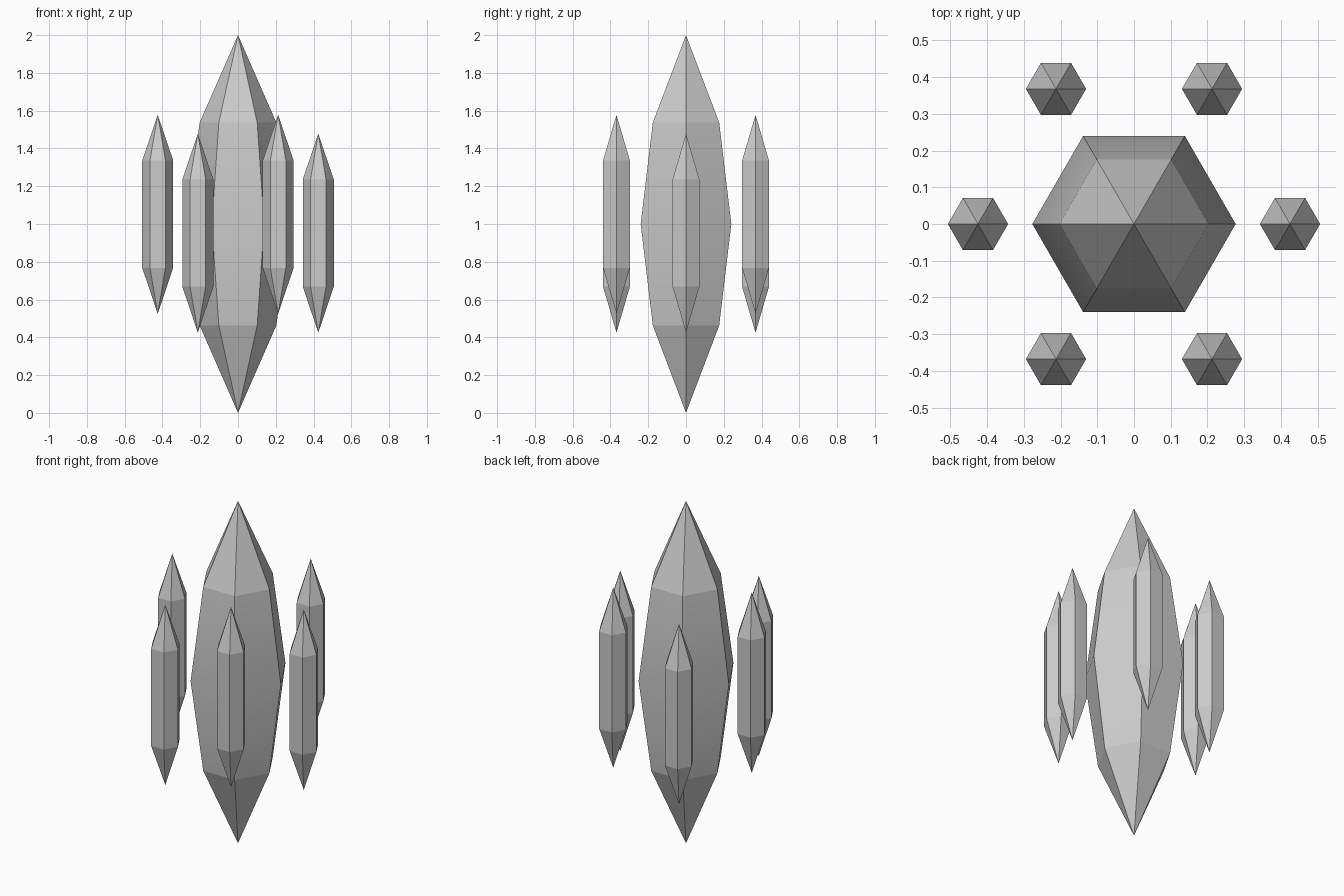
import bpy, bmesh
from math import cos, sin, pi, radians

if "Cube" in bpy.data.objects:
    bpy.data.objects.remove(bpy.data.objects["Cube"])


def crystal(name, x, y, bottom, rings, top, soft_rings=()):
    """Six-sided pointed crystal; rings = [(z, radius), ...] from low to high."""
    bm = bmesh.new()
    loops = [[bm.verts.new((x + r * cos(i * pi / 3), y + r * sin(i * pi / 3), z))
              for i in range(6)] for z, r in rings]
    low, high = bm.verts.new((x, y, bottom)), bm.verts.new((x, y, top))
    for i in range(6):
        j = (i + 1) % 6
        bm.faces.new((low, loops[0][j], loops[0][i]))
        bm.faces.new((high, loops[-1][i], loops[-1][j]))
        for a, b in zip(loops, loops[1:]):
            bm.faces.new((a[i], a[j], b[j], b[i]))
    # Keep every edge crisp except the chosen soft rings
    for e in bm.edges:
        e.smooth = any(e.verts[0] in loops[k] and e.verts[1] in loops[k] for k in soft_rings)
    for f in bm.faces:
        f.smooth = True
    bm.normal_update()
    mesh = bpy.data.meshes.new(name)
    bm.to_mesh(mesh)
    bm.free()
    obj = bpy.data.objects.new(name, mesh)
    bpy.context.collection.objects.link(obj)
    return obj


# Large central crystal with a soft belly line
crystal("central_crystal", 0, 0, 0.0,
        [(0.463, 0.203), (1.0, 0.277), (1.537, 0.203)], 2.0, soft_rings=(1,))

# Six small crystals around it, alternating low and high
for k in range(6):
    a, lift = radians(60 * k), 0.1 * (k % 2)
    crystal(f"orbiting_crystal_{k + 1}", 0.425 * cos(a), 0.425 * sin(a), 0.425 + lift,
            [(0.668 + lift, 0.082), (1.236 + lift, 0.082)], 1.478 + lift)
